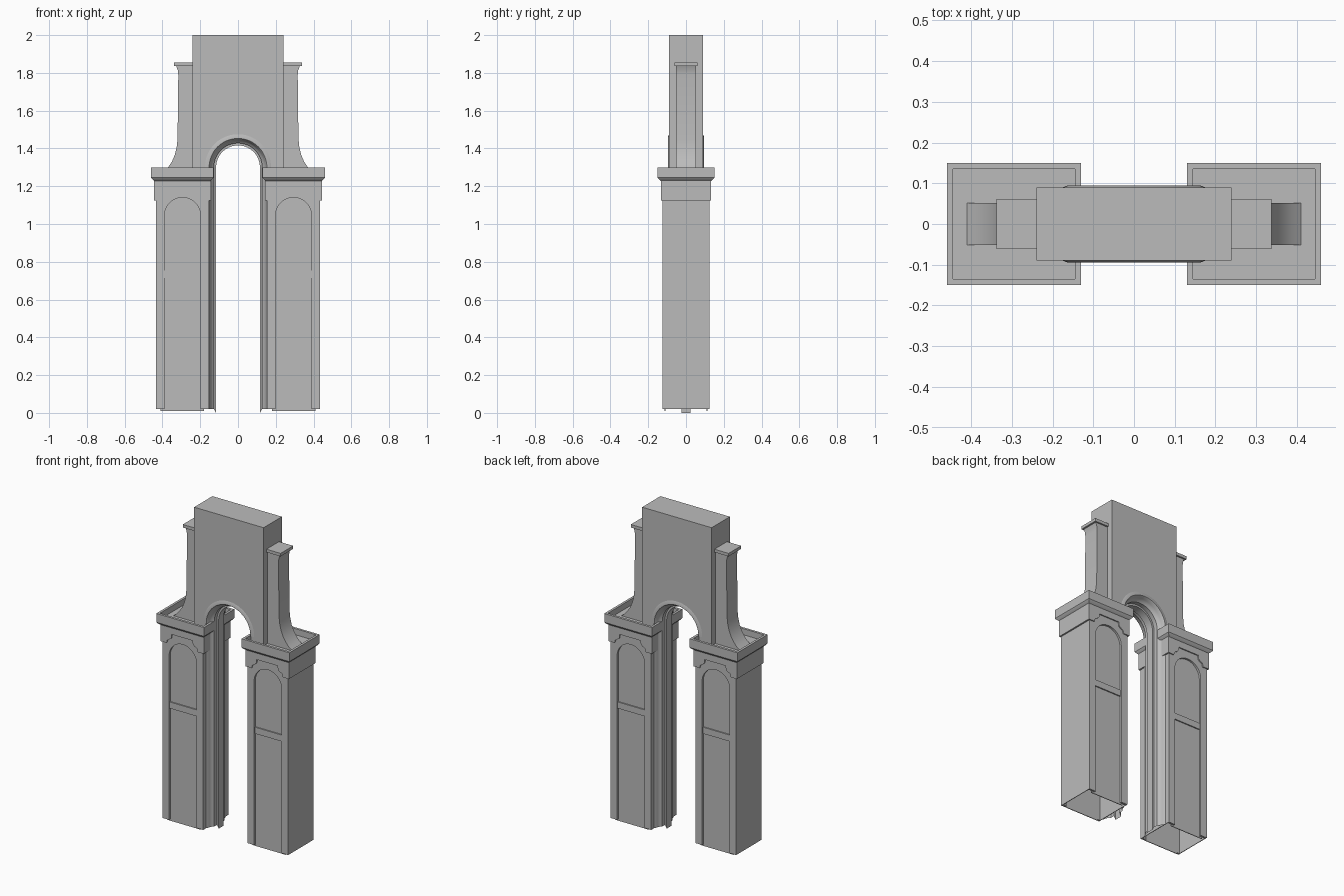
import bpy
import bmesh
from math import cos, sin, pi

cube = bpy.data.objects.get("Cube")
if cube:
    bpy.data.objects.remove(cube, do_unlink=True)

stone = bpy.data.materials.new("grey_stone")
stone.use_nodes = True
stone.diffuse_color = (0.5, 0.5, 0.5, 1)
stone.node_tree.nodes["Principled BSDF"].inputs["Base Color"].default_value = (0.5, 0.5, 0.5, 1)

SPRING = 1.30          # height where the arch starts
CX = 0.294             # centre of the pier on the +x side
X_IN, X_OUT, Y_FACE = 0.153, 0.434, 0.125


def finish(name, bm, mirror=(False, False)):
    bmesh.ops.recalc_face_normals(bm, faces=bm.faces)
    mesh = bpy.data.meshes.new(name)
    bm.to_mesh(mesh)
    bm.free()
    mesh.materials.append(stone)
    obj = bpy.data.objects.new(name, mesh)
    bpy.context.collection.objects.link(obj)
    if any(mirror):
        mod = obj.modifiers.new("mirror", "MIRROR")
        mod.use_axis = (mirror[0], mirror[1], False)
        mod.use_mirror_merge = False
    bpy.ops.object.select_all(action="DESELECT")
    obj.select_set(True)
    bpy.context.view_layer.objects.active = obj
    bpy.ops.object.shade_smooth_by_angle(angle=0.5)
    return obj


def loft(bm, rings, closed=True, caps=True):
    """Skin a list of point rings."""
    rows = [[bm.verts.new(p) for p in ring] for ring in rings]
    n = len(rows[0])
    for a, b in zip(rows, rows[1:]):
        for i in range(n if closed else n - 1):
            j = (i + 1) % n
            bm.faces.new((a[i], a[j], b[j], b[i]))
    if caps:
        bm.faces.new(rows[0])
        bm.faces.new(rows[-1])


def prism(name, outline, y0, y1, mirror=(True, True)):
    """Extrude an x-z outline along y."""
    bm = bmesh.new()
    loft(bm, [[(x, y, z) for x, z in outline] for y in (y0, y1)])
    return finish(name, bm, mirror)


def box(name, x0, x1, y0, y1, z0, z1, mirror=(True, True)):
    return prism(name, [(x0, z0), (x1, z0), (x1, z1), (x0, z1)], y0, y1, mirror)


def arc(cx, cz, r, steps=24):
    return [(cx + r * cos(pi * i / steps), cz + r * sin(pi * i / steps))
            for i in range(steps + 1)]


# Pier shafts: hollow, open below, with arched openings front and back
opening = [(0.389, 0.02)] + arc(CX, 1.045, 0.095) + [(0.199, 0.02)]
frame = [(X_IN, 0.02), (X_IN, 1.24), (X_OUT, 1.24), (X_OUT, 0.02)] + opening
prism("pier_arched_frame", frame, -Y_FACE, -0.112)
box("pier_panel", 0.18, 0.41, -0.1125, -0.108, 0.01, 1.2)
box("panel_crossbar", 0.2, 0.388, -0.12, -0.112, 0.715, 0.755)
box("pier_outer_side", X_OUT - 0.004, X_OUT, -0.1245, 0.1245, 0.02, 1.24, (True, False))
box("pier_inner_side", X_IN, X_IN + 0.004, -0.1245, 0.1245, 0.02, 1.24, (True, False))

# Pier capitals with a notched lower edge on the faces
notch = [(0.108, 1.125), (0.102, 1.145), (0.083, 1.155), (0.074, 1.165), (0.072, 1.187)]
capital = [(CX - 0.15, 1.125), (CX - 0.15, 1.235), (CX + 0.15, 1.235), (CX + 0.15, 1.125)]
capital += [(CX + x, z) for x, z in notch] + [(CX - x, z) for x, z in reversed(notch)]
prism("capital_face", capital, -0.132, -0.124)
box("capital_outer_side", X_OUT - 0.002, CX + 0.15, -0.132, 0.132, 1.125, 1.235, (True, False))
box("capital_inner_side", CX - 0.15, X_IN + 0.002, -0.132, 0.132, 1.125, 1.235, (True, False))

# Cornice trays with a raised rim and sunken floor
bm = bmesh.new()
rings = []
for inset, z in [(0.025, 1.225), (0.014, 1.23), (0.004, 1.24), (0, 1.245),
                 (0, 1.30), (0.015, 1.30), (0.015, 1.262)]:
    hx, hy = 0.165 - inset, 0.15 - inset
    rings.append([(CX + 0.001 + sx * hx, sy * hy, z)
                  for sx, sy in ((-1, -1), (1, -1), (1, 1), (-1, 1))])
loft(bm, rings)
finish("cornice", bm, (True, False))

# Upper wall with arched opening
wall = [(0.24, 1.255), (0.24, 2), (-0.24, 2), (-0.24, 1.255), (-X_IN, 1.255)]
wall += list(reversed(arc(0, SPRING, X_IN, 32))) + [(X_IN, 1.255)]
prism("upper_wall", wall, -0.09, 0.09, (False, False))

# Side buttresses with flared foot and neck
buttress = [(0.23, 1.255), (0.41, 1.262), (0.388, 1.28), (0.37, 1.30), (0.35, 1.33),
            (0.335, 1.365), (0.325, 1.405), (0.32, 1.45), (0.316, 1.79),
            (0.319, 1.815), (0.328, 1.838), (0.23, 1.838)]
prism("buttress", buttress, -0.052, 0.052, (True, False))
box("buttress_cap", 0.23, 0.338, -0.062, 0.062, 1.836, 1.855, (True, False))

# Moulded archivolt and its legs: half profile of (radius, y), mirrored in y
half = [(0.18, -0.088), (0.165, -0.094), (0.153, -0.095), (0.149, -0.09), (0.145, -0.074),
        (0.138, -0.06), (0.128, -0.052), (0.128, -0.025), (0.116, -0.025)]
profile = half + [(r, -y) for r, y in reversed(half)]

bm = bmesh.new()
steps = 32
loft(bm, [[(r * cos(pi * i / steps), y, SPRING + r * sin(pi * i / steps))
           for r, y in profile] for i in range(steps + 1)], closed=False, caps=False)
finish("archivolt", bm)

bm = bmesh.new()
leg = profile[2:-2]
loft(bm, [[(r, y, 0 if r < 0.12 else 0.02) for r, y in leg],
          [(r, y, SPRING) for r, y in leg]], closed=False, caps=False)
finish("arch_leg", bm, (True, False))
